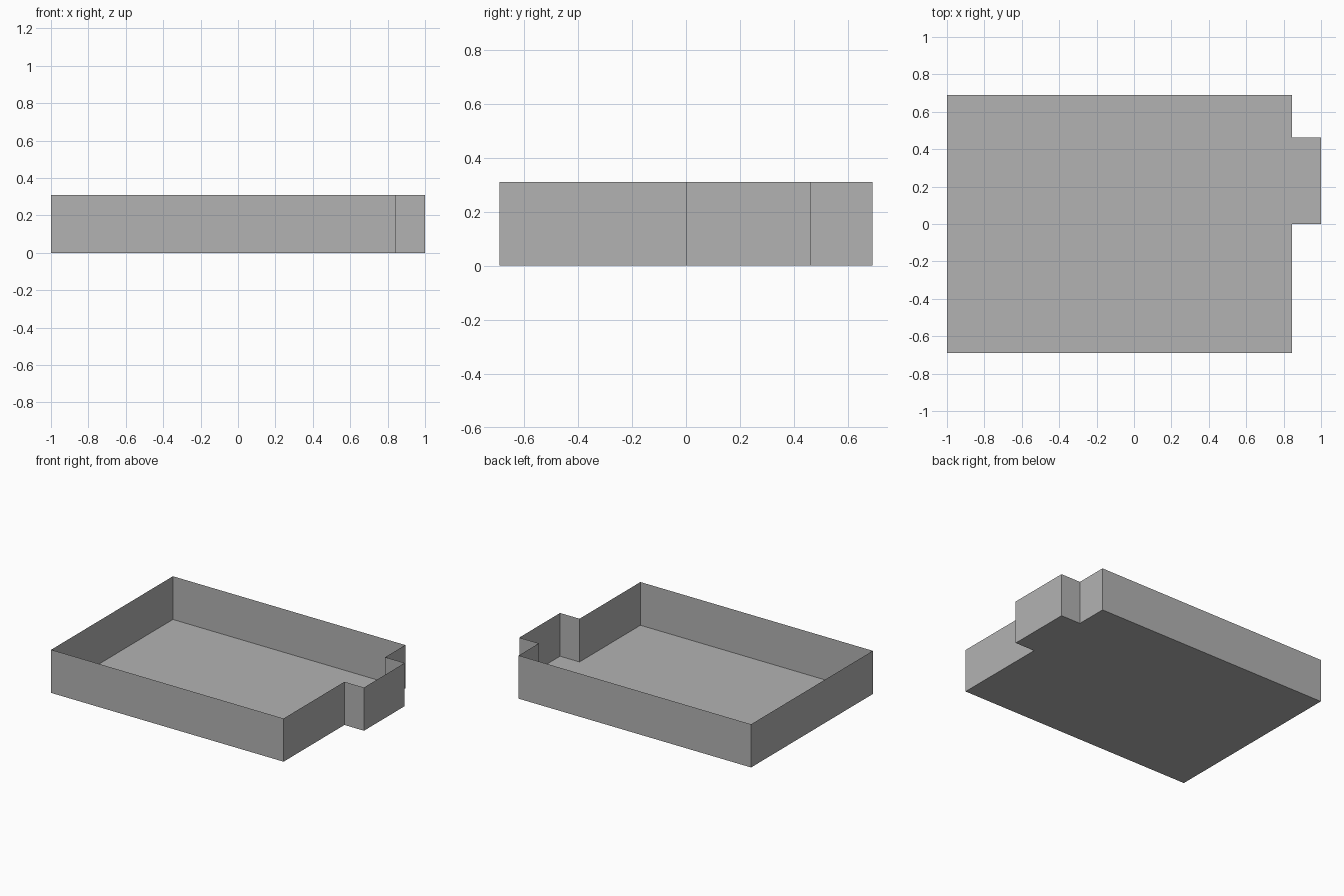
import bpy
import bmesh

if "Cube" in bpy.data.objects:
    bpy.data.objects.remove(bpy.data.objects["Cube"])

HEIGHT = 0.31

# Floor outline: rectangle with a small bay on the right side
OUTLINE = [(-1, -0.69), (0.845, -0.69), (0.845, 0), (1, 0),
           (1, 0.462), (0.845, 0.462), (0.845, 0.69), (-1, 0.69)]

grey = bpy.data.materials.new("plain grey")
grey.diffuse_color = (0.45, 0.45, 0.45, 1)
grey.use_nodes = True
grey.node_tree.nodes["Principled BSDF"].inputs["Base Color"].default_value = grey.diffuse_color


def finish(name, bm):
    mesh = bpy.data.meshes.new(name)
    bm.to_mesh(mesh)
    bm.free()
    mesh.materials.append(grey)
    bpy.context.collection.objects.link(bpy.data.objects.new(name, mesh))


# Floor: one flat face
bm = bmesh.new()
bm.faces.new([bm.verts.new((x, y, 0)) for x, y in OUTLINE])
finish("floor", bm)

# Walls: thin sheets standing around the outline, open at the top
bm = bmesh.new()
low = [bm.verts.new((x, y, 0)) for x, y in OUTLINE]
high = [bm.verts.new((x, y, HEIGHT)) for x, y in OUTLINE]
for i in range(len(OUTLINE)):
    j = (i + 1) % len(OUTLINE)
    bm.faces.new((low[i], low[j], high[j], high[i]))
finish("walls", bm)
